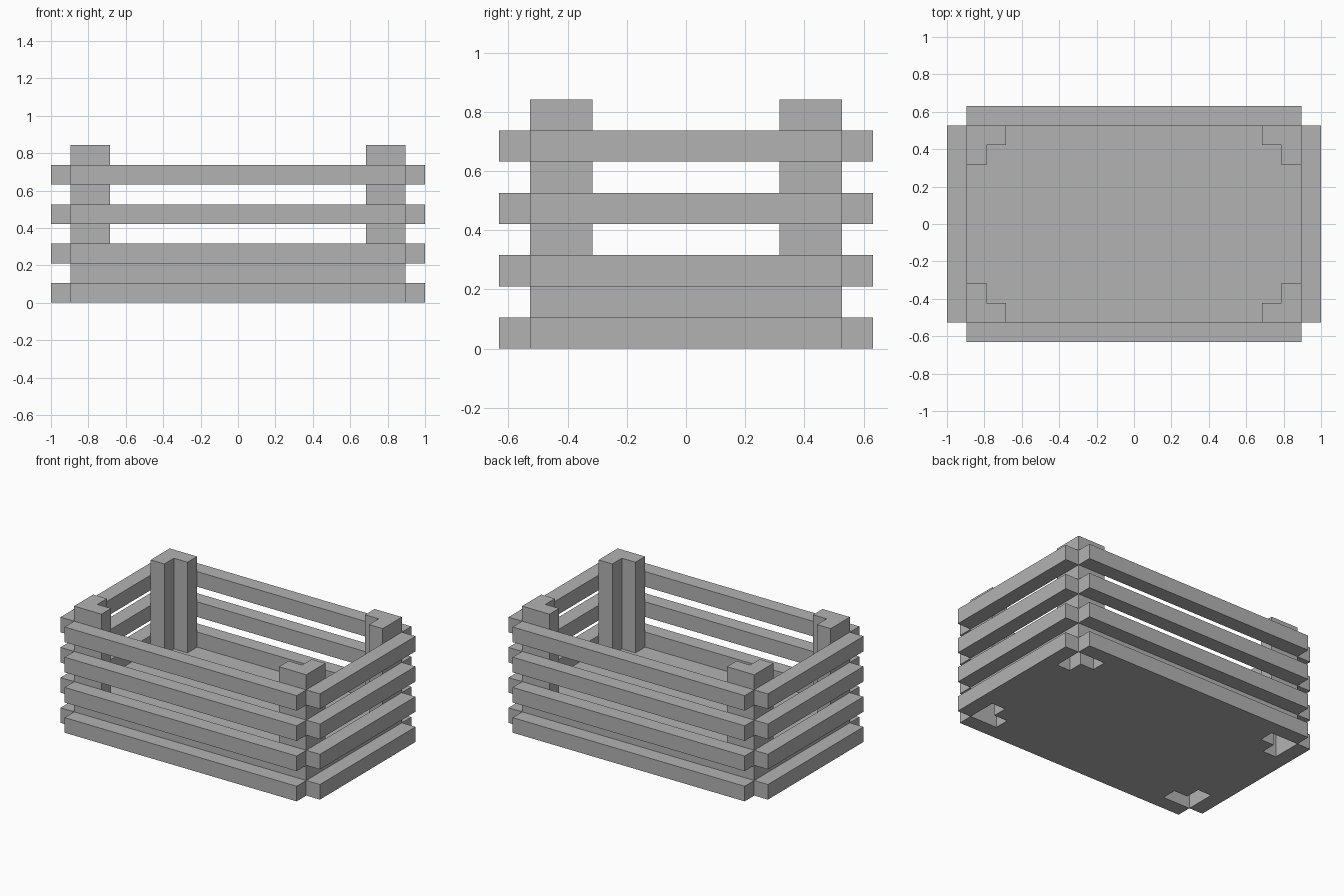
import bpy
import bmesh

if "Cube" in bpy.data.objects:
    bpy.data.objects.remove(bpy.data.objects["Cube"], do_unlink=True)

U = 2 / 19                  # plank thickness, the module of the crate
HX, HY = 8.5 * U, 5 * U     # half size of the floor

grey = bpy.data.materials.new("plain grey")
grey.use_nodes = True
grey.diffuse_color = (0.45, 0.45, 0.45, 1)
grey.node_tree.nodes["Principled BSDF"].inputs["Base Color"].default_value = grey.diffuse_color


def prism(name, outline, z0, z1, drop=None):
    """Extrude an outline upward; drop(normal, centre) marks faces to leave open."""
    bm = bmesh.new()
    base = bm.faces.new([bm.verts.new((x, y, z0)) for x, y in outline])
    top = bmesh.ops.extrude_face_region(bm, geom=[base], use_keep_orig=True)["geom"]
    moved = [v for v in top if isinstance(v, bmesh.types.BMVert)]
    bmesh.ops.translate(bm, verts=moved, vec=(0, 0, z1 - z0))
    bmesh.ops.recalc_face_normals(bm, faces=bm.faces)
    if drop:
        bm.normal_update()
        gone = [f for f in bm.faces if drop(f.normal, f.calc_center_median())]
        bmesh.ops.delete(bm, geom=gone, context="FACES")
    mesh = bpy.data.meshes.new(name)
    bm.to_mesh(mesh)
    bm.free()
    mesh.materials.append(grey)
    obj = bpy.data.objects.new(name, mesh)
    bpy.context.collection.objects.link(obj)
    return obj


def rect(x0, x1, y0, y1):
    return [(x0, y0), (x1, y0), (x1, y1), (x0, y1)]


# Floor: a thick slab with stepped corners that the posts fill
steps = [(HX, HY - 2 * U), (HX - U, HY - 2 * U), (HX - U, HY - U),
         (HX - 2 * U, HY - U), (HX - 2 * U, HY)]
outline = []
for sx, sy in ((1, 1), (-1, 1), (-1, -1), (1, -1)):
    corner = [(sx * x, sy * y) for x, y in steps]
    outline += corner if sx * sy > 0 else corner[::-1]


def in_step(n, c):
    on_rim = abs(abs(c.x) - HX) < 0.01 or abs(abs(c.y) - HY) < 0.01
    return abs(n.z) < 0.5 and not on_rim


prism("floor", outline, 0, 2 * U, in_step)

# Corner posts: L-shaped tubes, open underneath
ell = [(HX, HY)] + steps[::-1]
for sx, side in ((1, "left"), (-1, "right")):
    for sy, end in ((1, "back"), (-1, "front")):
        prism(f"{end}_{side}_post", [(sx * x, sy * y) for x, y in ell], 0, 8 * U,
              lambda n, c: n.z < -0.5)

# Four rows of slats around the outside
for row in range(4):
    z = 2 * U * row
    for s, end, side in ((1, "back", "left"), (-1, "front", "right")):
        ys = sorted((s * HY, s * (HY + U)))
        xs = sorted((s * HX, s * (HX + U)))
        prism(f"{end}_slat_{row + 1}", rect(-HX, HX, *ys), z, z + U)
        prism(f"{side}_slat_{row + 1}", rect(*xs, -HY, HY), z, z + U)
